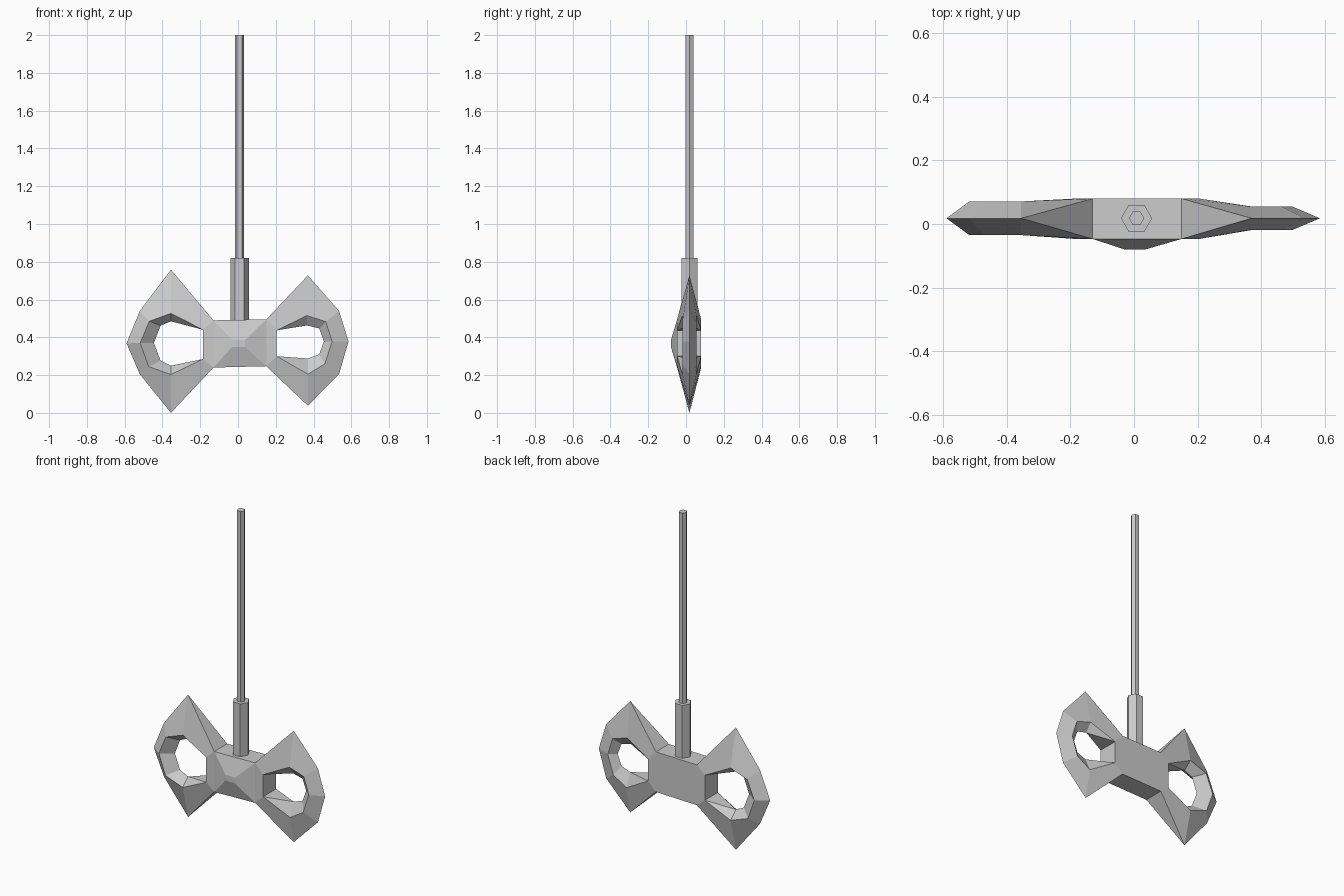
import bpy, bmesh

if "Cube" in bpy.data.objects:
    bpy.data.objects.remove(bpy.data.objects["Cube"])

MID = 0.018  # depth of the ridges and the stem axis


def make_object(name, bm):
    bmesh.ops.recalc_face_normals(bm, faces=bm.faces)
    mesh = bpy.data.meshes.new(name)
    bm.to_mesh(mesh)
    bm.free()
    obj = bpy.data.objects.new(name, mesh)
    bpy.context.collection.objects.link(obj)
    return obj


def hex_rod(name, radius, z0, z1):
    bpy.ops.mesh.primitive_cylinder_add(
        vertices=6, radius=radius, depth=z1 - z0,
        location=(0.008, MID, (z0 + z1) / 2), rotation=(0, 0, 0.5235988))
    bpy.context.object.name = name


bm = bmesh.new()


def ring(points, y):
    return [bm.verts.new((x, y, z)) for x, z in points]


# Central block: elongated octagon, front and back outlines
octagon = [(-0.13, 0.49), (0.15, 0.495), (0.205, 0.437), (0.205, 0.30),
           (0.15, 0.247), (-0.13, 0.24), (-0.185, 0.285), (-0.185, 0.44)]
front, back = ring(octagon, -0.047), ring(octagon, 0.08)
bm.faces.new(back)
for i in (0, 2, 4, 6):  # top, right, bottom and left walls
    bm.faces.new((front[i], front[i + 1], back[i + 1], back[i]))
bm.faces.new(front[1:5])
bm.faces.new((front[5], front[6], front[7], front[0]))

# Raised boss on the front of the block
boss = ring([(-0.03, 0.385), (0.036, 0.385), (0.036, 0.35), (-0.03, 0.35)], -0.08)
base = [front[i] for i in (0, 1, 4, 5)]
bm.faces.new(boss)
for i in range(4):
    j = (i + 1) % 4
    bm.faces.new((base[i], base[j], boss[j], boss[i]))


# Looped wing: diamond cross-section swept from the upper to the lower block corner
def wing(outer, crest, inner, depth, corners):
    loops = [ring(outer, MID), ring(crest, MID - depth),
             ring(inner, MID), ring(crest, MID + depth)]
    for k in range(len(outer) - 1):
        for s in range(4):
            a, b = loops[s], loops[(s + 1) % 4]
            bm.faces.new((a[k], a[k + 1], b[k + 1], b[k]))
    for end, (tip, side) in zip((0, -1), corners):
        o, cf, n, cb = [loop[end] for loop in loops]
        for face in ((front[tip], o, back[tip]),
                     (front[tip], front[side], cf, o),
                     (back[tip], back[side], cb, o),
                     (front[side], cf, n),
                     (back[side], cb, n),
                     (front[side], n, back[side])):
            bm.faces.new(face)


wing([(-0.355, 0.758), (-0.52, 0.54), (-0.59, 0.368), (-0.52, 0.205), (-0.355, 0.0)],
     [(-0.355, 0.527), (-0.47, 0.485), (-0.518, 0.37), (-0.473, 0.245), (-0.355, 0.203)],
     [(-0.355, 0.485), (-0.41, 0.462), (-0.445, 0.37), (-0.41, 0.277), (-0.355, 0.25)],
     0.053, ((0, 7), (5, 6)))
wing([(0.37, 0.728), (0.535, 0.54), (0.585, 0.378), (0.535, 0.205), (0.37, 0.038)],
     [(0.365, 0.515), (0.465, 0.483), (0.498, 0.378), (0.46, 0.26), (0.37, 0.205)],
     [(0.365, 0.463), (0.43, 0.447), (0.455, 0.378), (0.43, 0.31), (0.37, 0.288)],
     0.037, ((1, 2), (4, 3)))
make_object("winged_head", bm)

# Stem: thick collar and thin hexagonal rod
hex_rod("stem_collar", 0.049, 0.49, 0.82)
hex_rod("stem_rod", 0.024, 0.82, 2.0)
